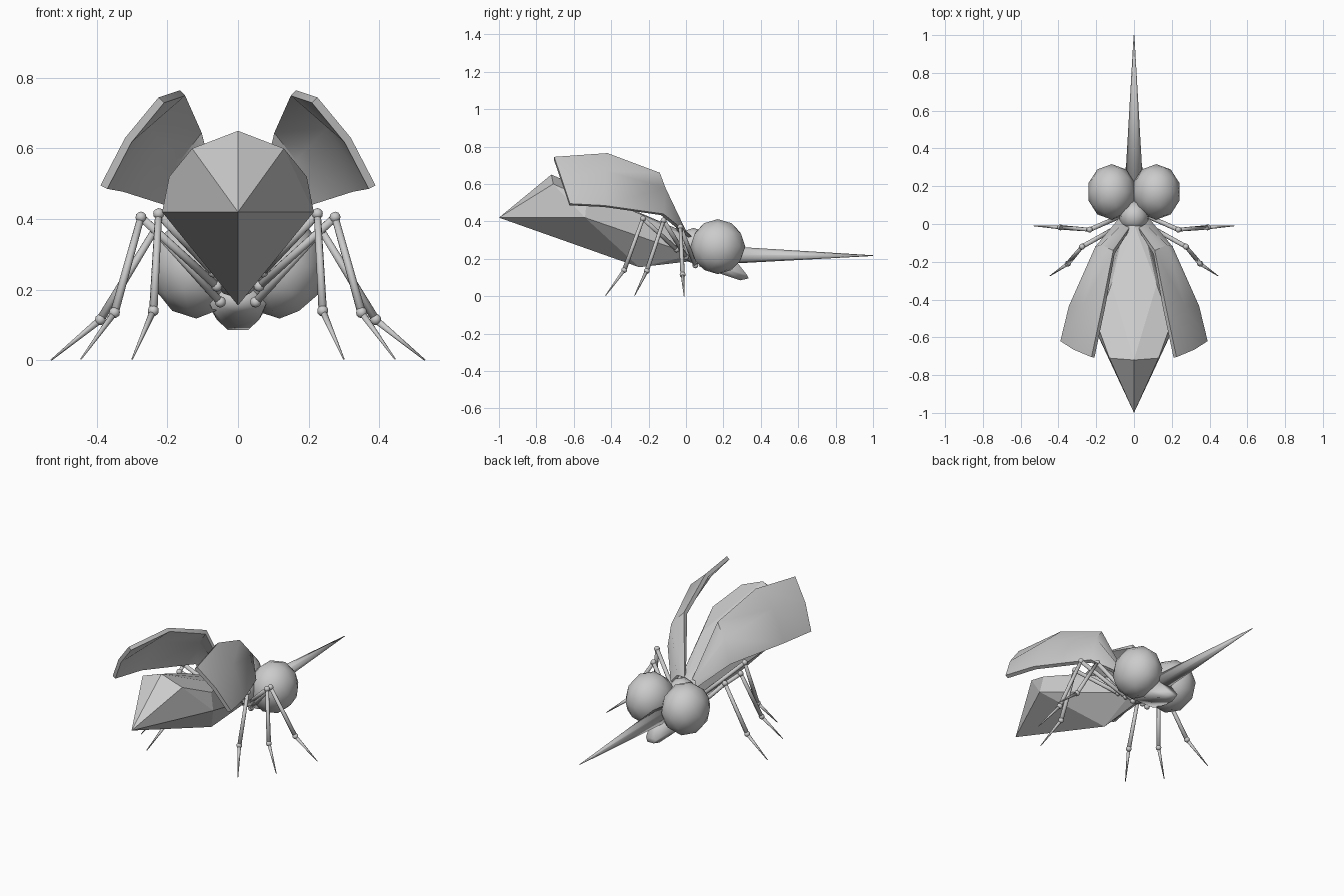
import bpy, bmesh, math
from mathutils import Vector

if "Cube" in bpy.data.objects:
    bpy.data.objects.remove(bpy.data.objects["Cube"])


def finish(name, bm, smooth=False):
    bmesh.ops.recalc_face_normals(bm, faces=bm.faces)
    me = bpy.data.meshes.new(name)
    bm.to_mesh(me)
    bm.free()
    for p in me.polygons:
        p.use_smooth = smooth
    ob = bpy.data.objects.new(name, me)
    bpy.context.collection.objects.link(ob)
    return ob


def hull(name, pts, smooth=False):
    # convex body from half the points, mirrored in x
    bm = bmesh.new()
    for x, y, z in pts:
        bm.verts.new((x, y, z))
        if x:
            bm.verts.new((-x, y, z))
    res = bmesh.ops.convex_hull(bm, input=bm.verts)
    loose = [v for v in bm.verts if not v.link_faces]
    bmesh.ops.delete(bm, geom=loose, context='VERTS')
    bmesh.ops.dissolve_limit(bm, angle_limit=math.radians(6),
                             verts=bm.verts, edges=bm.edges)
    return finish(name, bm, smooth)


def ball(name, c, scale, sub=2):
    bm = bmesh.new()
    bmesh.ops.create_icosphere(bm, subdivisions=sub, radius=1)
    for v in bm.verts:
        v.co = Vector([a * b for a, b in zip(v.co, scale)]) + Vector(c)
    return finish(name, bm, True)


def rod(name, a, b, r1, r2, seg=8):
    a, b = Vector(a), Vector(b)
    d = b - a
    bm = bmesh.new()
    bmesh.ops.create_cone(bm, cap_ends=True, segments=seg, radius1=r1,
                          radius2=r2, depth=d.length)
    q = d.to_track_quat('Z', 'Y')
    for v in bm.verts:
        v.co = q @ v.co + (a + b) / 2
    return finish(name, bm, True)


# faceted abdomen
hull("abdomen", [
    (0, -1, .42), (0, -.72, .65), (.13, -.71, .60), (.11, -.775, .487),
    (.195, -.53, .52), (.215, -.54, .42), (0, -.25, .155),
    (.12, -.32, .47), (0, -.24, .46), (.10, -.22, .30),
    (.05, -.02, .33), (0, 0, .34), (.05, .04, .22), (0, .05, .19)])

# thorax, mouth and beak
ball("thorax", (0, .04, .27), (.08, .085, .095))
hull("mouth", [
    (.08, .07, .16), (.08, .2, .15), (.03, .08, .21), (.045, .25, .21),
    (.035, .325, .115), (.02, .335, .095), (.028, .29, .085),
    (.06, .20, .115), (.03, .12, .14)], True)
rod("beak", (0, .22, .22), (0, 1, .217), .047, .002)

wing_rows = [
    [(.025, -.02, .34), (.06, 0, .35), (.08, .03, .32)],
    [(.11, -.14, .66), (.175, -.11, .58), (.205, -.12, .44)],
    [(.165, -.42, .765), (.27, -.43, .67), (.345, -.435, .485)],
    [(.225, -.705, .745), (.32, -.665, .63), (.39, -.62, .495)]]

# hip, knee, ankle, foot for each leg
legs = {
    "front": [(.05, .05, .165), (.235, -.03, .37), (.39, -.018, .115), (.53, -.01, 0)],
    "middle": [(.06, 0, .21), (.275, -.12, .405), (.35, -.21, .135), (.445, -.275, .003)],
    "rear": [(.07, -.05, .25), (.225, -.23, .415), (.24, -.33, .14), (.30, -.43, .003)]}

for side, s in (("left", -1), ("right", 1)):
    ball(side + "_eye", (s * .118, .17, .265), (.13, .147, .147))

    # thin raised wing case
    bm = bmesh.new()
    grid = [[bm.verts.new((s * x, y, z)) for x, y, z in row] for row in wing_rows]
    for r in range(3):
        for c in range(2):
            bm.faces.new((grid[r][c], grid[r][c + 1],
                          grid[r + 1][c + 1], grid[r + 1][c]))
    bmesh.ops.recalc_face_normals(bm, faces=bm.faces)
    if sum(f.normal.x * s for f in bm.faces) < 0:
        bmesh.ops.reverse_faces(bm, faces=bm.faces)
    bmesh.ops.solidify(bm, geom=bm.faces[:], thickness=.022)
    wing = finish(side + "_wing_case", bm)
    bpy.context.view_layer.objects.active = wing
    wing.select_set(True)
    bpy.ops.object.shade_smooth_by_angle(angle=math.radians(50))
    wing.select_set(False)

    # jointed legs
    for leg, pts in legs.items():
        h, k, a, f = [(s * x, y, z) for x, y, z in pts]
        n = f"{side}_{leg}_leg_"
        rod(n + "thigh", h, k, .012, .012)
        rod(n + "shin", k, a, .010, .012)
        rod(n + "foot", a, f, .010, .002)
        for j, p in (("hip", h), ("knee", k), ("ankle", a)):
            ball(n + j, p, (.016,) * 3)
